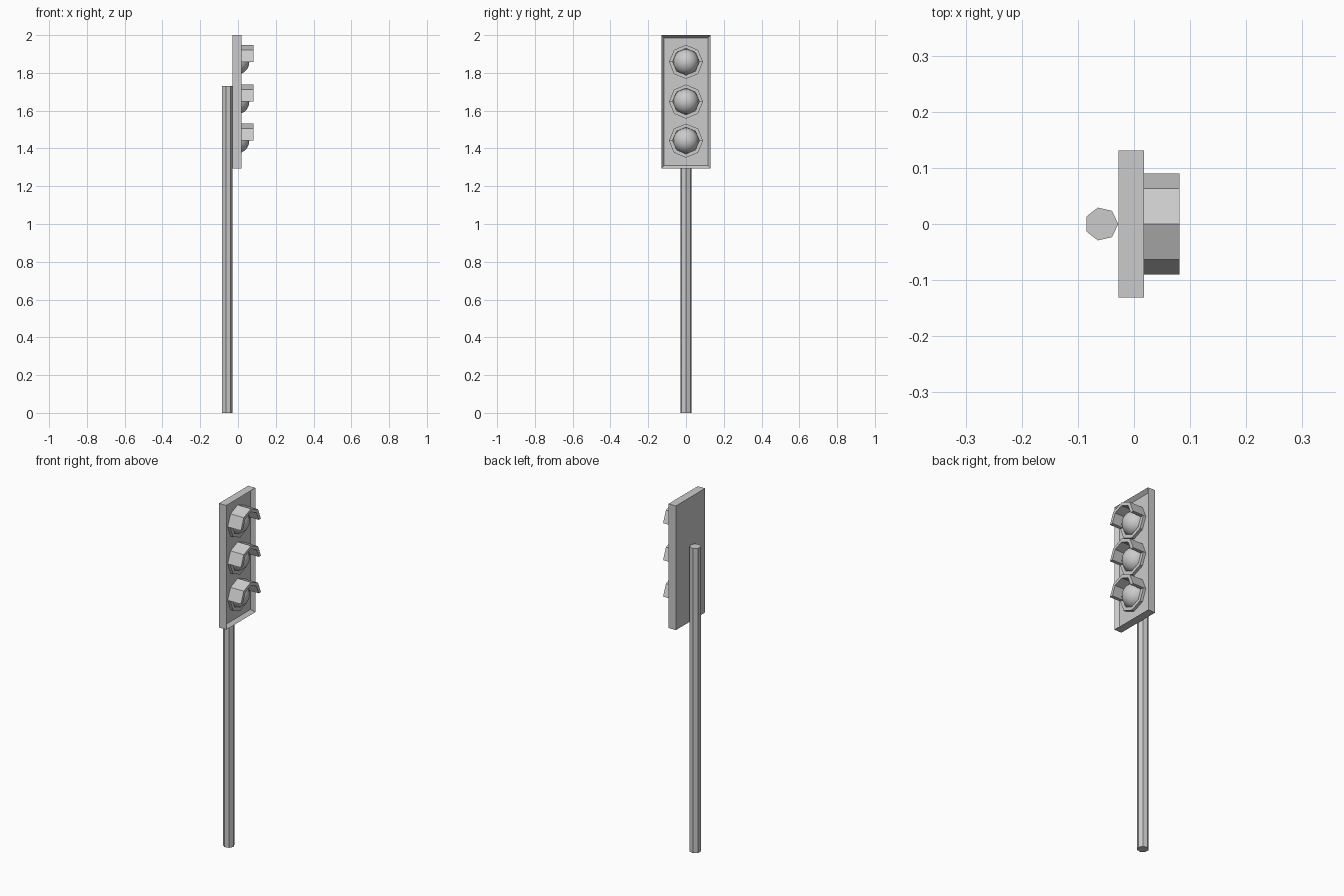
import bpy, bmesh, math
from mathutils import Matrix

if "Cube" in bpy.data.objects:
    bpy.data.objects.remove(bpy.data.objects["Cube"])

FRONT = 0.018    # front plane of the panel rim
FLOOR = -0.002   # recessed panel floor


def make_object(name, bm):
    bmesh.ops.recalc_face_normals(bm, faces=bm.faces[:])
    mesh = bpy.data.meshes.new(name)
    bm.to_mesh(mesh)
    bm.free()
    obj = bpy.data.objects.new(name, mesh)
    bpy.context.collection.objects.link(obj)
    return obj


def octagon_band(name, z, x0, x1, r_in, r_out, sides):
    """Octagonal wall along x; 8 sides is a closed ring, 4 is the upper half."""
    bm = bmesh.new()
    closed = sides == 8
    rows = []
    for i in range(sides if closed else sides + 1):
        a = i * math.pi / 4
        rows.append([bm.verts.new((x, r * math.cos(a), z + r * math.sin(a)))
                     for x, r in ((x0, r_out), (x1, r_out), (x1, r_in), (x0, r_in))])
    for i in range(sides):
        a, b = rows[i], rows[(i + 1) % len(rows)]
        for k in range(4):
            n = (k + 1) % 4
            bm.faces.new((a[k], a[n], b[n], b[k]))
    if not closed:
        bm.faces.new(rows[0])
        bm.faces.new(rows[-1])
    return make_object(name, bm)


# Seven-sided pole
bm = bmesh.new()
bmesh.ops.create_cone(bm, cap_ends=True, segments=7, radius1=0.03, radius2=0.03, depth=1.73)
bm.verts.ensure_lookup_table()
turn = math.atan2(bm.verts[0].co.y, bm.verts[0].co.x)
bmesh.ops.rotate(bm, verts=bm.verts[:], cent=(0, 0, 0), matrix=Matrix.Rotation(-turn, 3, 'Z'))
bmesh.ops.translate(bm, verts=bm.verts[:], vec=(-0.058, 0, 0.865))
make_object("pole", bm)

# Signal panel with a raised rim around a recessed front
bm = bmesh.new()
bmesh.ops.create_cube(bm, size=1, matrix=Matrix.Translation((-0.005, 0, 1.6475))
                      @ Matrix.Diagonal((0.046, 0.262, 0.705, 1)))
bm.normal_update()
front = max(bm.faces, key=lambda f: f.calc_center_median().x)
bmesh.ops.inset_region(bm, faces=[front], thickness=0.022)
bmesh.ops.translate(bm, verts=front.verts[:], vec=(FLOOR - FRONT, 0, 0))
make_object("signal_panel", bm)

# Three lamps: mounting ring, upper visor, smooth lens
for label, z in (("top", 1.858), ("middle", 1.648), ("bottom", 1.441)):
    octagon_band(label + "_lamp_ring", z, FLOOR, 0.014, 0.07, 0.09, 8)
    octagon_band(label + "_visor", z, 0.014, 0.081, 0.071, 0.09, 4)

    bm = bmesh.new()
    bmesh.ops.create_uvsphere(bm, u_segments=16, v_segments=10, radius=0.068)
    bmesh.ops.bisect_plane(bm, geom=bm.verts[:] + bm.edges[:] + bm.faces[:],
                           plane_co=(0.004, 0, 0), plane_no=(1, 0, 0), clear_inner=True)
    bmesh.ops.translate(bm, verts=bm.verts[:], vec=(-0.008, 0, z))
    for f in bm.faces:
        f.smooth = True
    make_object(label + "_lens", bm)
